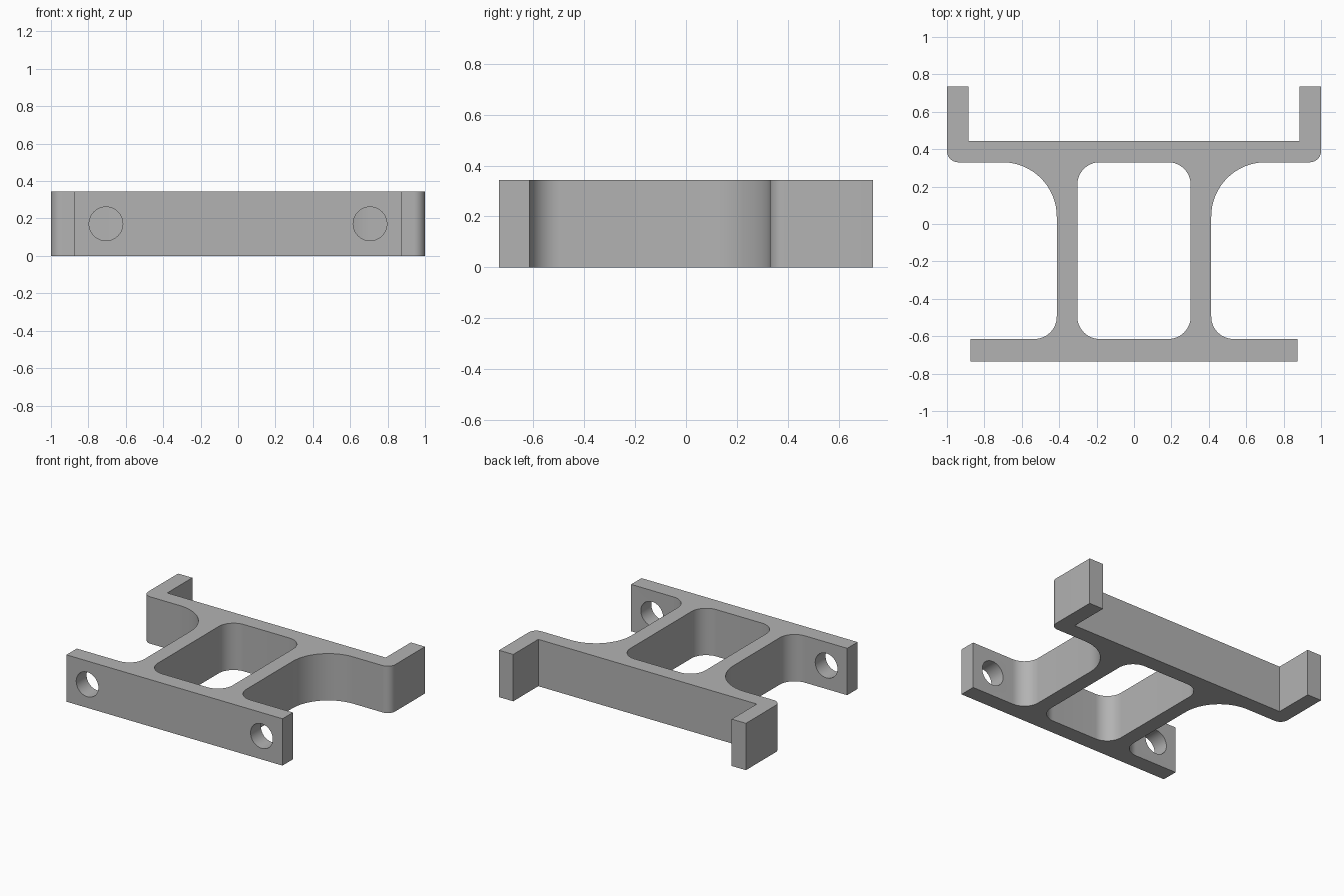
import bpy, bmesh, math
from mathutils import Vector

cube = bpy.data.objects.get("Cube")
if cube:
    bpy.data.objects.remove(cube, do_unlink=True)

HEIGHT = 0.343
grey = bpy.data.materials.new("plain grey")
grey.use_nodes = True
colour = (0.45, 0.45, 0.45, 1)
grey.diffuse_color = colour
grey.node_tree.nodes["Principled BSDF"].inputs["Base Color"].default_value = colour


def rounded(corners, steps=16):
    """Replace each (x, y, radius) right-angle corner with a tangent arc."""
    points = []
    for i, (x, y, r) in enumerate(corners):
        here = Vector((x, y))
        if r == 0:
            points.append(here)
            continue
        before = (Vector(corners[i - 1][:2]) - here).normalized() * r
        after = (Vector(corners[(i + 1) % len(corners)][:2]) - here).normalized() * r
        centre = here + before + after
        for k in range(steps + 1):
            a = math.pi / 2 * k / steps
            points.append(centre - after * math.cos(a) - before * math.sin(a))
    return points


def prism(name, outline, z0, z1):
    """Extrude a flat outline upwards."""
    bm = bmesh.new()
    face = bm.faces.new([bm.verts.new((p.x, p.y, z0)) for p in outline])
    top = bmesh.ops.extrude_face_region(bm, geom=[face], use_keep_orig=True)["geom"]
    bmesh.ops.translate(bm, vec=(0, 0, z1 - z0),
                        verts=[v for v in top if isinstance(v, bmesh.types.BMVert)])
    bmesh.ops.recalc_face_normals(bm, faces=bm.faces)
    mesh = bpy.data.meshes.new(name)
    bm.to_mesh(mesh)
    bm.free()
    obj = bpy.data.objects.new(name, mesh)
    bpy.context.collection.objects.link(obj)
    return obj


def cut(target, cutter):
    cutter.hide_render = True
    mod = target.modifiers.new("cut", "BOOLEAN")
    mod.operation = "DIFFERENCE"
    mod.solver = "EXACT"
    mod.object = cutter
    bpy.context.view_layer.objects.active = target
    bpy.ops.object.modifier_apply(modifier=mod.name)
    bpy.data.objects.remove(cutter, do_unlink=True)


# Bracket body: front plate, two legs, rear bar and end lugs
half = [(0.875, -0.735, 0), (0.875, -0.615, 0), (0.413, -0.615, 0.12),
        (0.413, 0.33, 0.29), (1, 0.33, 0.06), (1, 0.735, 0),
        (0.885, 0.735, 0), (0.885, 0.445, 0)]
outline = half + [(-x, y, r) for x, y, r in reversed(half)]
bracket = prism("bracket", rounded(outline), 0, HEIGHT)
bracket.data.materials.append(grey)

# Rounded window between the legs
window = [(-0.303, -0.615, 0.12), (0.303, -0.615, 0.12),
          (0.303, 0.33, 0.12), (-0.303, 0.33, 0.12)]
cut(bracket, prism("window_cutter", rounded(window), -0.1, HEIGHT + 0.1))

# Bolt holes through the front plate
for side in (-1, 1):
    bpy.ops.mesh.primitive_cylinder_add(
        vertices=48, radius=0.09, depth=0.3,
        location=(side * 0.706, -0.675, HEIGHT / 2), rotation=(math.pi / 2, 0, 0))
    hole = bpy.context.object
    hole.name = "hole_cutter"
    cut(bracket, hole)

# Smooth fillets, sharp edges
bpy.ops.object.select_all(action="DESELECT")
bracket.select_set(True)
bpy.context.view_layer.objects.active = bracket
bpy.ops.object.shade_smooth_by_angle(angle=math.radians(30))
